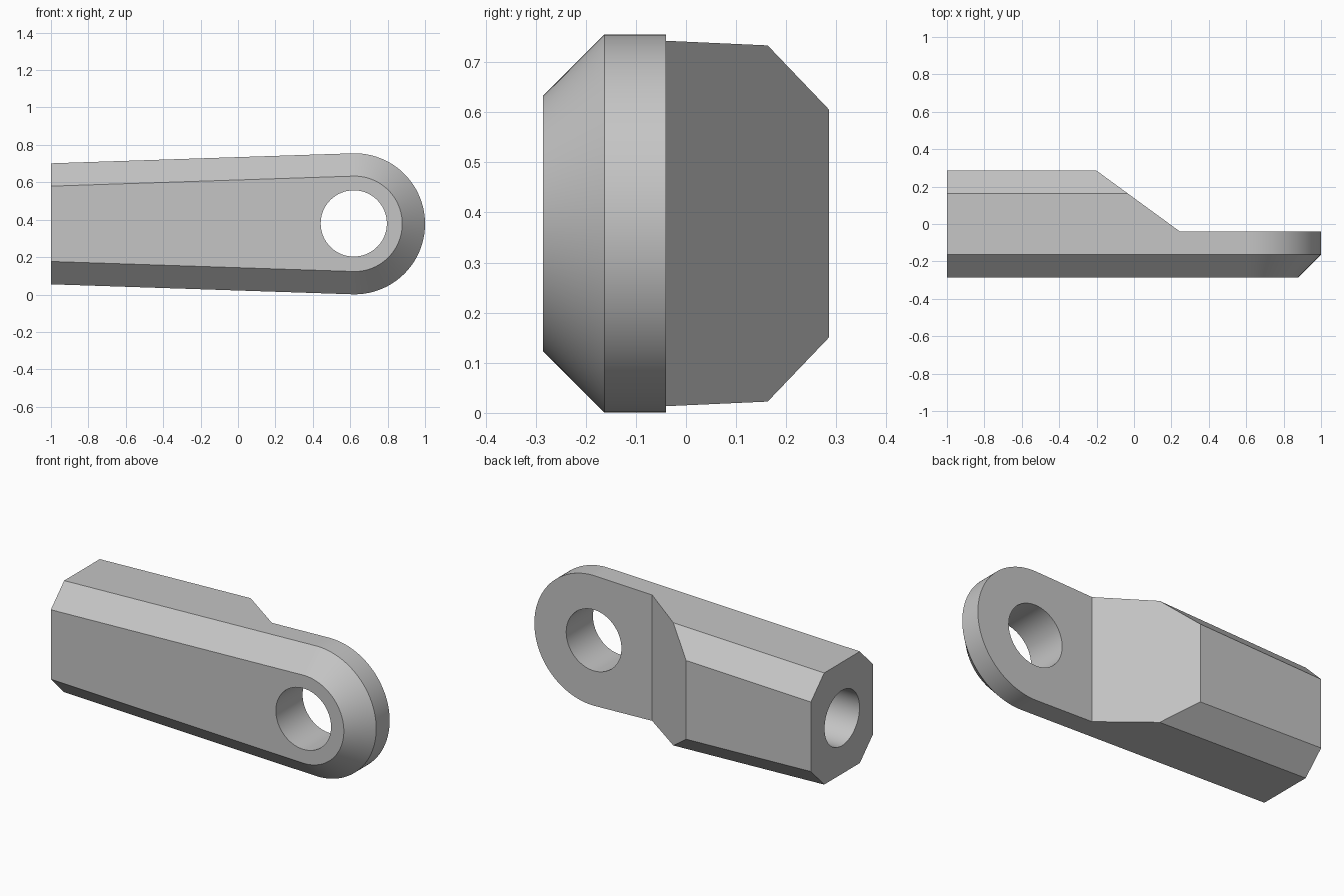
import bpy, bmesh, math
from mathutils import Matrix

cube = bpy.data.objects.get("Cube")
if cube:
    bpy.data.objects.remove(cube, do_unlink=True)

MID_Z = 0.378            # height of the centre line
EYE_X, EYE_R = 0.623, 0.377
TAPER = math.radians(1.9)
HALF_DEPTH, CHAMFER = 0.285, 0.122

steel = bpy.data.materials.new("plain grey steel")
steel.use_nodes = True
grey = (0.56, 0.56, 0.56, 1)
steel.diffuse_color = grey
steel.node_tree.nodes["Principled BSDF"].inputs["Base Color"].default_value = grey


def finish(name, bm):
    bmesh.ops.recalc_face_normals(bm, faces=bm.faces)
    mesh = bpy.data.meshes.new(name)
    bm.to_mesh(mesh)
    bm.free()
    mesh.materials.append(steel)
    obj = bpy.data.objects.new(name, mesh)
    bpy.context.collection.objects.link(obj)
    return obj


def loft(name, rings):
    """Skin a stack of equal-length closed rings and cap both ends."""
    bm = bmesh.new()
    rows = [[bm.verts.new(p) for p in ring] for ring in rings]
    n = len(rows[0])
    for a, b in zip(rows, rows[1:]):
        for i in range(n):
            j = (i + 1) % n
            bm.faces.new((a[i], a[j], b[j], b[i]))
    bm.faces.new(rows[0])
    bm.faces.new(rows[-1])
    return finish(name, bm)


def cylinder(name, radius, length, centre, axis):
    bm = bmesh.new()
    turn = Matrix.Rotation(math.pi / 2, 4, axis)
    bmesh.ops.create_cone(bm, cap_ends=True, segments=64, radius1=radius, radius2=radius,
                          depth=length, matrix=Matrix.Translation(centre) @ turn)
    return finish(name, bm)


def outline(y, inset, steps=64):
    """Tapered bar outline with a round nose, shrunk by inset except at the flat end."""
    r = EYE_R - inset
    sweep = math.pi / 2 + TAPER
    pts = []
    for i in range(steps + 1):
        a = -sweep + 2 * sweep * i / steps
        pts.append((EYE_X + r * math.cos(a), y, MID_Z + r * math.sin(a)))
    half = r / math.cos(TAPER) - (1 + EYE_X) * math.tan(TAPER)
    return pts + [(-1, y, MID_Z + half), (-1, y, MID_Z - half)]


# Chamfered bar with rounded nose
edge = HALF_DEPTH - CHAMFER
rod_end = loft("rod_end", [outline(-HALF_DEPTH, CHAMFER), outline(-edge, 0),
                           outline(edge, 0), outline(HALF_DEPTH, CHAMFER)])

# Sloped relief behind the eye, then the eye hole and the blind bore in the flat end
slope = [(-0.27, 0.336), (0.245, -0.04), (1.2, -0.04), (1.2, 0.336)]
cutters = [
    loft("relief_cutter", [[(x, y, z) for x, y in slope] for z in (-0.2, 1)]),
    cylinder("eye_cutter", 0.177, 1, (0.619, 0, 0.38), 'X'),
    cylinder("bore_cutter", 0.16, 1, (-0.75, 0, MID_Z), 'Y'),
]

bpy.ops.object.select_all(action='DESELECT')
bpy.context.view_layer.objects.active = rod_end
rod_end.select_set(True)
for cutter in cutters:
    cutter.hide_render = True
    mod = rod_end.modifiers.new(cutter.name, 'BOOLEAN')
    mod.operation = 'DIFFERENCE'
    mod.solver = 'EXACT'
    mod.object = cutter
    bpy.ops.object.modifier_apply(modifier=mod.name)
for cutter in cutters:
    bpy.data.objects.remove(cutter, do_unlink=True)

bpy.ops.object.shade_smooth_by_angle(angle=math.radians(30))
